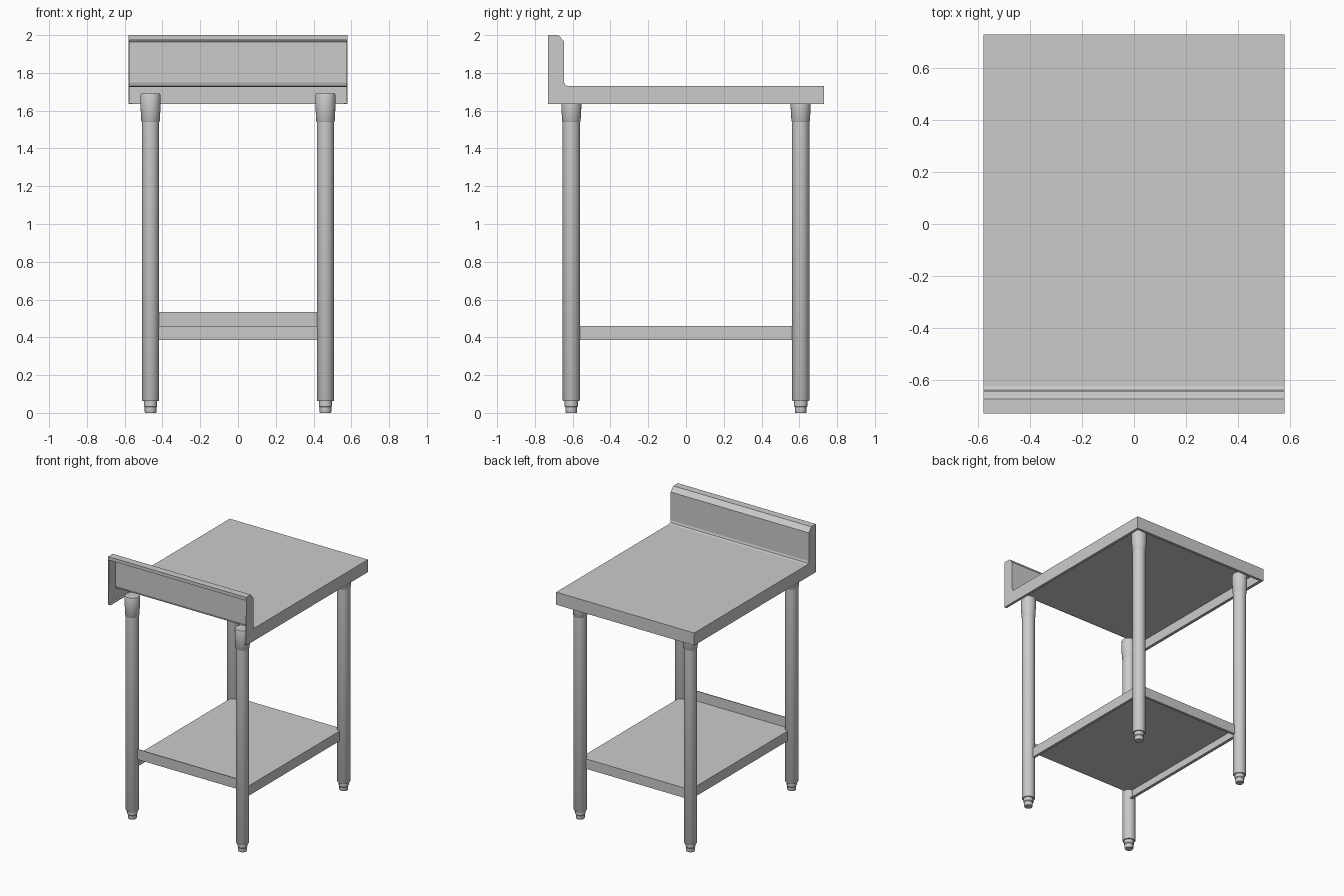
import bpy, bmesh, math

cube = bpy.data.objects.get("Cube")
if cube:
    bpy.data.objects.remove(cube)


def material(name, value):
    mat = bpy.data.materials.new(name)
    mat.use_nodes = True
    colour = (value, value, value, 1)
    mat.diffuse_color = colour
    mat.node_tree.nodes["Principled BSDF"].inputs["Base Color"].default_value = colour
    return mat


steel = material("brushed steel grey", 0.6)


def make_object(name, bm):
    mesh = bpy.data.meshes.new(name)
    bm.to_mesh(mesh)
    bm.free()
    mesh.materials.append(steel)
    obj = bpy.data.objects.new(name, mesh)
    bpy.context.collection.objects.link(obj)
    return obj


def folded_sheet(name, path, half_width, side_start, return_lip=0.02):
    """Bend a sheet along a (y, z) path, close both sides down to the
    lowest level and fold a small return lip under them."""
    bm = bmesh.new()
    rows = {s: [bm.verts.new((s * half_width, y, z)) for y, z in path] for s in (-1, 1)}
    left, right = rows[1], rows[-1]
    for i in range(len(path) - 1):
        bm.faces.new((right[i], left[i], left[i + 1], right[i + 1]))
    back_y, low_z = path[side_start][0], path[-1][1]
    end_y = path[-1][0]
    for s, row in rows.items():
        x = s * half_width
        inner_x = x - s * return_lip
        corner = bm.verts.new((x, back_y, low_z))
        side = row[side_start:] + [corner]
        lip = [row[-1], corner,
               bm.verts.new((inner_x, back_y, low_z)),
               bm.verts.new((inner_x, end_y, low_z))]
        if s > 0:
            side.reverse()
        else:
            lip.reverse()
        bm.faces.new(side)
        bm.faces.new(lip)
    obj = make_object(name, bm)
    solid = obj.modifiers.new("sheet thickness", "SOLIDIFY")
    solid.thickness = 0.006
    solid.offset = -1
    return obj


def lathe(name, profile, x, y, sides):
    """Closed round part from (radius, z) points listed upward."""
    bm = bmesh.new()
    rings = []
    for r, z in profile:
        rings.append([bm.verts.new((r * math.cos(a), r * math.sin(a), z))
                      for a in (2 * math.pi * k / sides for k in range(sides))])
    for low, high in zip(rings, rings[1:]):
        for k in range(sides):
            n = (k + 1) % sides
            bm.faces.new((low[k], low[n], high[n], high[k]))
    bm.faces.new(rings[0][::-1])
    bm.faces.new(rings[-1])
    obj = make_object(name, bm)
    obj.location = (x, y, 0)
    bpy.ops.object.select_all(action="DESELECT")
    obj.select_set(True)
    bpy.context.view_layer.objects.active = obj
    bpy.ops.object.shade_smooth_by_angle(angle=math.radians(35))
    return obj


# Worktop with chamfered upstand, hollow and open along the upstand side
folded_sheet("worktop_with_upstand", [
    (-0.73, 1.975), (-0.73, 2.0), (-0.675, 2.0), (-0.645, 1.965),
    (-0.645, 1.75), (-0.64, 1.735), (-0.625, 1.73),
    (0.73, 1.73), (0.73, 1.635), (0.71, 1.635)], 0.58, 0)

# Lower shelf with a raised lip on the upstand side
folded_sheet("lower_shelf", [
    (-0.605, 0.535), (-0.605, 0.46), (0.605, 0.46),
    (0.605, 0.385), (0.585, 0.385)], 0.46, 1)

# Four tubular legs, each with a top socket and an adjustable foot
for sx, side in ((-1, "right"), (1, "left")):
    for sy, end in ((-1, "front"), (1, "back")):
        x, y = sx * 0.463, sy * 0.607
        tag = f"{end}_{side}"
        lathe("leg_" + tag, [(0.043, 0.062), (0.046, 0.067), (0.046, 1.56)], x, y, 24)
        lathe("socket_" + tag, [(0.046, 1.54), (0.049, 1.545), (0.053, 1.62),
                                (0.054, 1.68), (0.05, 1.69)], x, y, 24)
        lathe("foot_" + tag, [(0.029, 0), (0.031, 0.005), (0.031, 0.03),
                              (0.035, 0.035), (0.035, 0.07)], x, y, 12)
